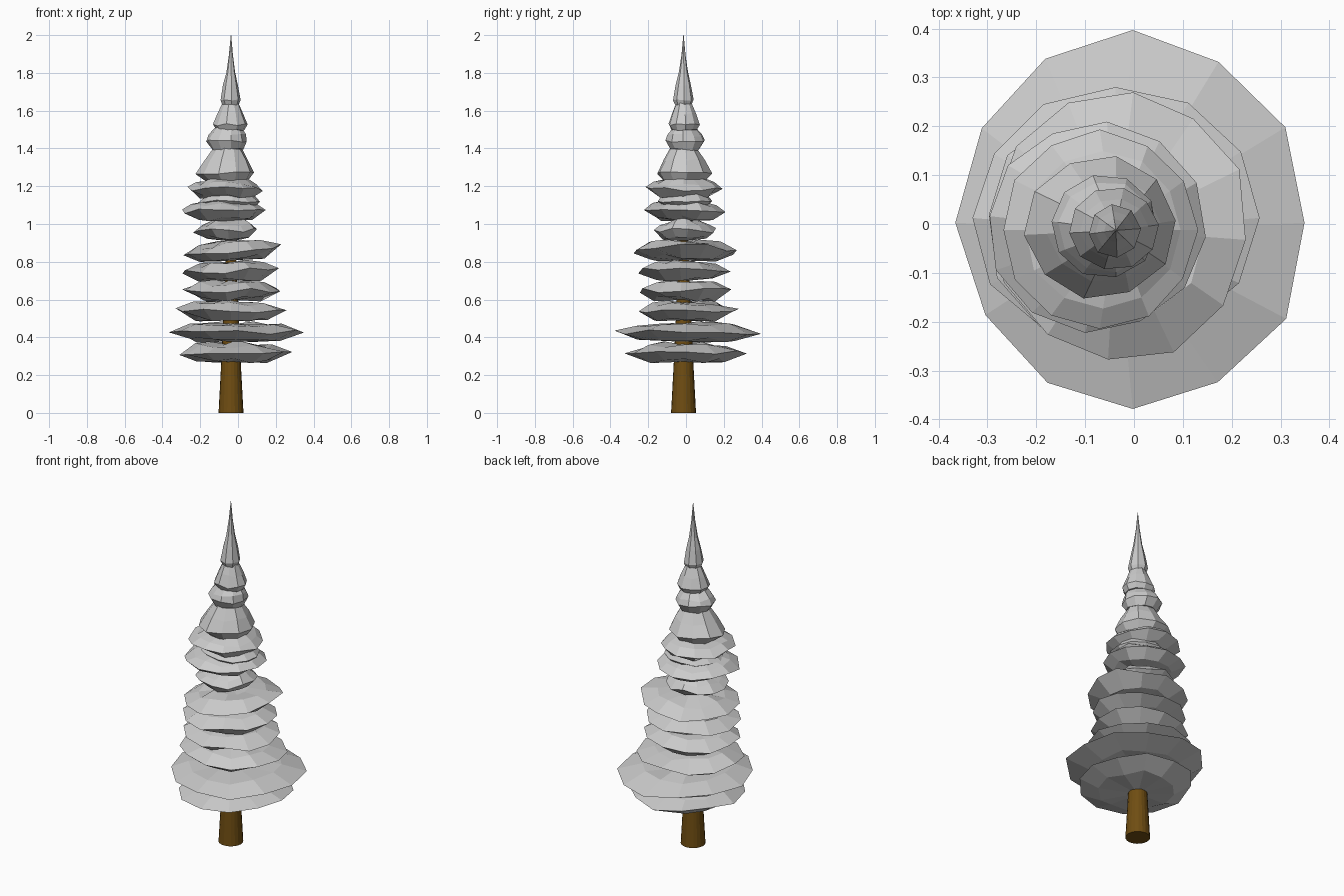
import bpy, bmesh, math, random

if "Cube" in bpy.data.objects:
    bpy.data.objects.remove(bpy.data.objects["Cube"])

random.seed(4)
CX, CY = -0.037, -0.013

def finish(name, bm, mat=None):
    bmesh.ops.recalc_face_normals(bm, faces=bm.faces)
    me = bpy.data.meshes.new(name)
    bm.to_mesh(me)
    bm.free()
    ob = bpy.data.objects.new(name, me)
    bpy.context.collection.objects.link(ob)
    if mat:
        me.materials.append(mat)
    return ob

def loft(bm, rings):
    loops = [[bm.verts.new(p) for p in r] for r in rings]
    n = len(loops[0])
    for a, b in zip(loops, loops[1:]):
        for i in range(n):
            j = (i + 1) % n
            bm.faces.new((a[i], a[j], b[j], b[i]))
    bm.faces.new(loops[0])
    bm.faces.new(loops[-1])

def bough(name, x0, x1, y0, y1, z, profile, tilt=0.0, wob=0.014, n=12):
    """Faceted skirt; profile = (fraction of rim radius, height above rim)."""
    mx, my, rx, ry = (x0 + x1) / 2, (y0 + y1) / 2, (x1 - x0) / 2, (y1 - y0) / 2
    phase = 0 if rx > 0.33 else random.choice([0, 0.1, -0.1])
    rings = []
    for f, dz in profile:
        ring = []
        for i in range(n):
            a = 2 * math.pi * i / n + phase
            k = f * random.uniform(0.97, 1.02)
            # inner rings gather towards the trunk axis
            cx = CX + (mx - CX) * min(1, f)
            cy = CY + (my - CY) * min(1, f)
            x, y = cx + rx * k * math.cos(a), cy + ry * k * math.sin(a)
            h = random.uniform(-wob, wob) if f > 0.2 else 0
            ring.append((x, y, z + dz + h + tilt * (x - CX)))
        rings.append(ring)
    bm = bmesh.new()
    loft(bm, rings)
    return finish(name, bm)

# Trunk
bark = bpy.data.materials.new("bark")
bark.diffuse_color = (0.16, 0.075, 0.006, 1)
bark.use_nodes = True
bark.node_tree.nodes["Principled BSDF"].inputs["Base Color"].default_value = bark.diffuse_color
bm = bmesh.new()
N = 20
loft(bm, [[(CX + r * math.cos(2 * math.pi * i / N), CY + r * math.sin(2 * math.pi * i / N), z)
           for i in range(N)]
          for r, z in [(0.066, 0), (0.051, 0.28), (0.036, 0.6), (0.022, 0.95), (0.008, 1.4)]])
finish("trunk", bm, bark)

# Lower boughs: lens-shaped discs stacked with narrow gaps
LENS = [(0.1, 0.045), (0.35, 0.045), (0.68, 0.036), (1, 0), (0.66, -0.044), (0.1, -0.05)]
STEEP = [(0.1, 0.06), (0.5, 0.055), (0.8, 0.03), (1, 0), (0.7, -0.038), (0.1, -0.055)]
tiers = [  # x range, y range, rim height, tilt, profile
    (-0.315, 0.29, -0.325, 0.32, 0.32, 0, LENS),
    (-0.36, 0.355, -0.385, 0.39, 0.428, 0, LENS),
    (-0.33, 0.255, -0.255, 0.28, 0.54, 0, LENS),
    (-0.305, 0.225, -0.25, 0.24, 0.648, 0, LENS),
    (-0.30, 0.215, -0.255, 0.24, 0.75, 0.03, LENS),
    (-0.29, 0.235, -0.285, 0.275, 0.857, 0.09, LENS),
    (-0.24, 0.10, -0.17, 0.16, 0.965, 0, STEEP),
    (-0.30, 0.145, -0.22, 0.21, 1.07, 0.02, STEEP),
    (-0.27, 0.13, -0.215, 0.19, 1.185, 0, STEEP),
]
for i, (x0, x1, y0, y1, z, t, p) in enumerate(tiers):
    bough(f"lower_bough_{i + 1}", x0, x1, y0, y1, z, p, t)

# Ragged short bough tucked between the larger ones
bough("inner_bough", -0.21, 0.12, -0.15, 0.14, 1.12, STEEP, wob=0.01)

# Upper boughs: overlapping bells narrowing towards the tip
bells = [
    (-0.225, 0.085, -0.155, 0.14, 1.27, [(0.1, 0.14), (0.5, 0.13), (0.75, 0.07), (1, 0), (0.7, -0.05), (0.1, -0.05)]),
    (-0.17, 0.05, -0.11, 0.10, 1.44, [(0.1, 0.08), (0.6, 0.07), (0.9, 0.03), (1, 0), (0.75, -0.045), (0.1, -0.045)]),
    (-0.135, 0.052, -0.095, 0.075, 1.525, [(0.1, 0.12), (0.48, 0.11), (0.75, 0.06), (1, 0), (0.8, -0.03), (0.1, -0.03)]),
]
for i, (x0, x1, y0, y1, z, p) in enumerate(bells):
    bough(f"upper_bough_{i + 1}", x0, x1, y0, y1, z, p, wob=0.008, n=10)

# Pointed tip
bough("tree_tip", -0.094, 0.014, -0.07, 0.04, 1.655,
      [(0.02, 0.345), (0.2, 0.24), (0.44, 0.15), (0.74, 0.08), (1, 0), (0.8, -0.025), (0.1, -0.025)],
      wob=0.005, n=8)
